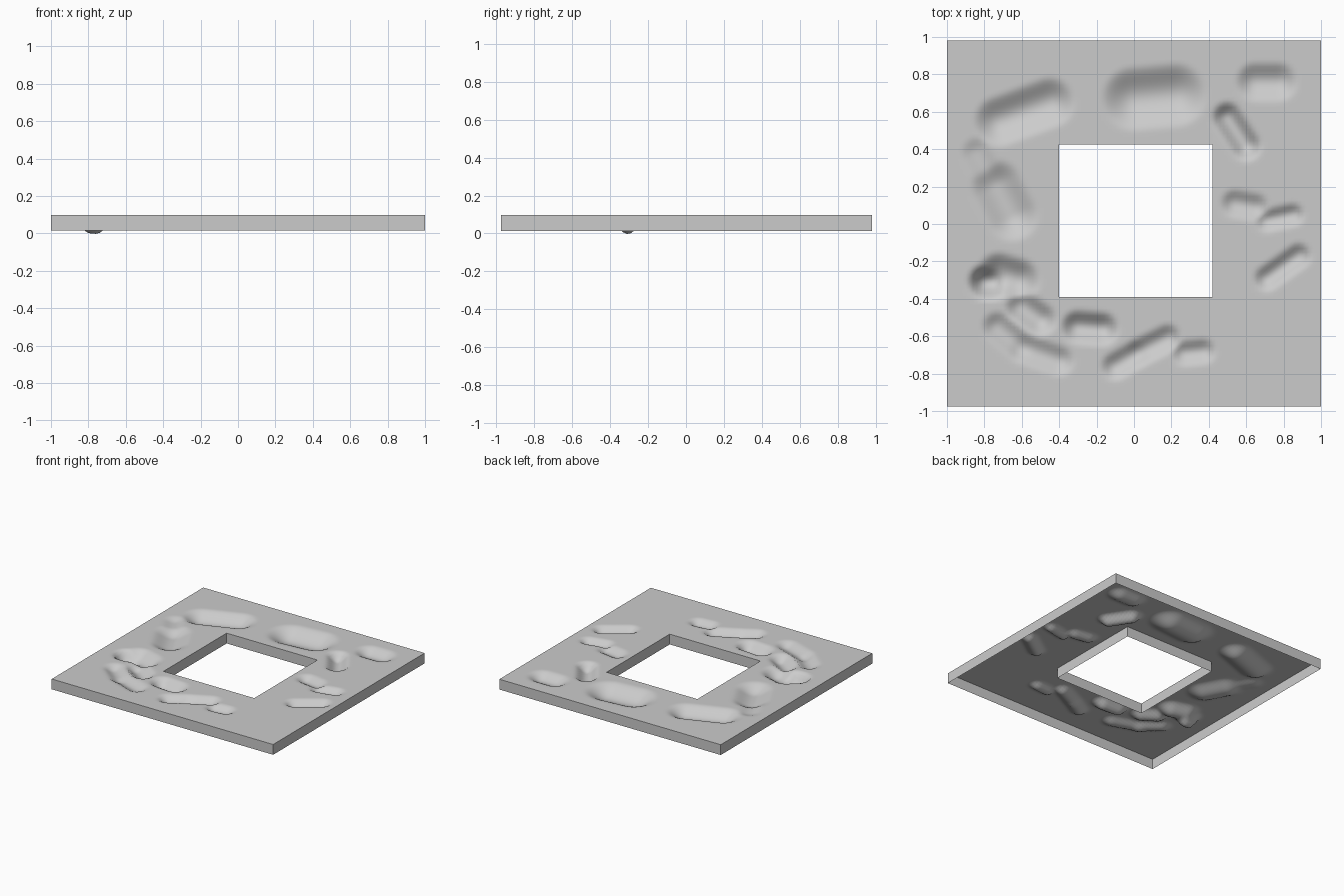
import bpy, bmesh, math
from mathutils import Vector

if "Cube" in bpy.data.objects:
    bpy.data.objects.remove(bpy.data.objects["Cube"])

TOP, BOTTOM = 0.098, 0.014
HX, HY = (-0.40, 0.42), (-0.39, 0.425)      # opening extents
OX, OY = (-1.0, 1.0), (-0.975, 0.98)        # outer extents

# dents pressed into the top: start, end, radius, depth
DENTS = [
    (0.0, 0.67, 0.22, 0.69, 0.12, 0.07),
    (-0.72, 0.55, -0.45, 0.65, 0.095, 0.06),
    (-0.73, 0.20, -0.65, 0.05, 0.10, 0.055),
    (-0.84, 0.38, -0.75, 0.22, 0.06, 0.02),
    (-0.79, -0.31, -0.76, -0.31, 0.07, 0.098),
    (-0.72, -0.27, -0.62, -0.30, 0.085, 0.065),
    (-0.60, -0.44, -0.50, -0.51, 0.065, 0.05),
    (-0.73, -0.55, -0.60, -0.66, 0.06, 0.035),
    (-0.60, -0.66, -0.40, -0.73, 0.06, 0.035),
    (-0.30, -0.55, -0.17, -0.56, 0.065, 0.06),
    (-0.10, -0.76, 0.02, -0.69, 0.055, 0.04),
    (0.02, -0.69, 0.18, -0.61, 0.055, 0.04),
    (0.27, -0.69, 0.37, -0.68, 0.05, 0.035),
    (0.50, 0.57, 0.60, 0.42, 0.06, 0.06),
    (0.65, 0.76, 0.77, 0.76, 0.075, 0.045),
    (0.54, 0.11, 0.65, 0.09, 0.055, 0.035),
    (0.71, 0.02, 0.85, 0.05, 0.045, 0.035),
    (0.71, -0.29, 0.88, -0.17, 0.05, 0.04),
]


def dent_depth(x, y):
    p, total = Vector((x, y)), 0.0
    for x1, y1, x2, y2, r, d in DENTS:
        a, b = Vector((x1, y1)), Vector((x2, y2))
        ab = b - a
        t = max(0.0, min(1.0, (p - a).dot(ab) / ab.length_squared))
        q = (p - a - ab * t).length / (1.5 * r)
        if q < 1:
            total += (d * (1 - q * q) ** 2) ** 3   # soft maximum
    return total ** (1 / 3)


def spaced(outer, hole, step=0.02):
    """Grid lines that land exactly on the opening's edges."""
    stops, out = [outer[0], hole[0], hole[1], outer[1]], [outer[0]]
    for a, b in zip(stops, stops[1:]):
        n = round((b - a) / step)
        out += [a + (b - a) * i / n for i in range(1, n + 1)]
    return out


# dented top sheet with a square opening
xs, ys = spaced(OX, HX), spaced(OY, HY)
bm = bmesh.new()
grid = {}


def vert(i, j):
    if (i, j) not in grid:
        x, y = xs[i], ys[j]
        grid[i, j] = bm.verts.new((x, y, TOP - dent_depth(x, y)))
    return grid[i, j]


for i in range(len(xs) - 1):
    for j in range(len(ys) - 1):
        cx, cy = (xs[i] + xs[i + 1]) / 2, (ys[j] + ys[j + 1]) / 2
        if HX[0] < cx < HX[1] and HY[0] < cy < HY[1]:
            continue
        bm.faces.new((vert(i, j), vert(i + 1, j), vert(i + 1, j + 1), vert(i, j + 1)))

# outer and inner skirts, underside left open
rim = [e for e in bm.edges if e.is_boundary]
ext = bmesh.ops.extrude_edge_only(bm, edges=rim)
for v in ext["geom"]:
    if isinstance(v, bmesh.types.BMVert):
        v.co.z = BOTTOM
bmesh.ops.recalc_face_normals(bm, faces=bm.faces)
if max(bm.faces, key=lambda f: abs(f.normal.z)).normal.z < 0:
    bmesh.ops.reverse_faces(bm, faces=bm.faces)

mesh = bpy.data.meshes.new("dented_frame_plate")
bm.to_mesh(mesh)
bm.free()
plate = bpy.data.objects.new("dented_frame_plate", mesh)
bpy.context.collection.objects.link(plate)
bpy.context.view_layer.objects.active = plate
plate.select_set(True)
bpy.ops.object.shade_smooth_by_angle(angle=math.radians(50))
